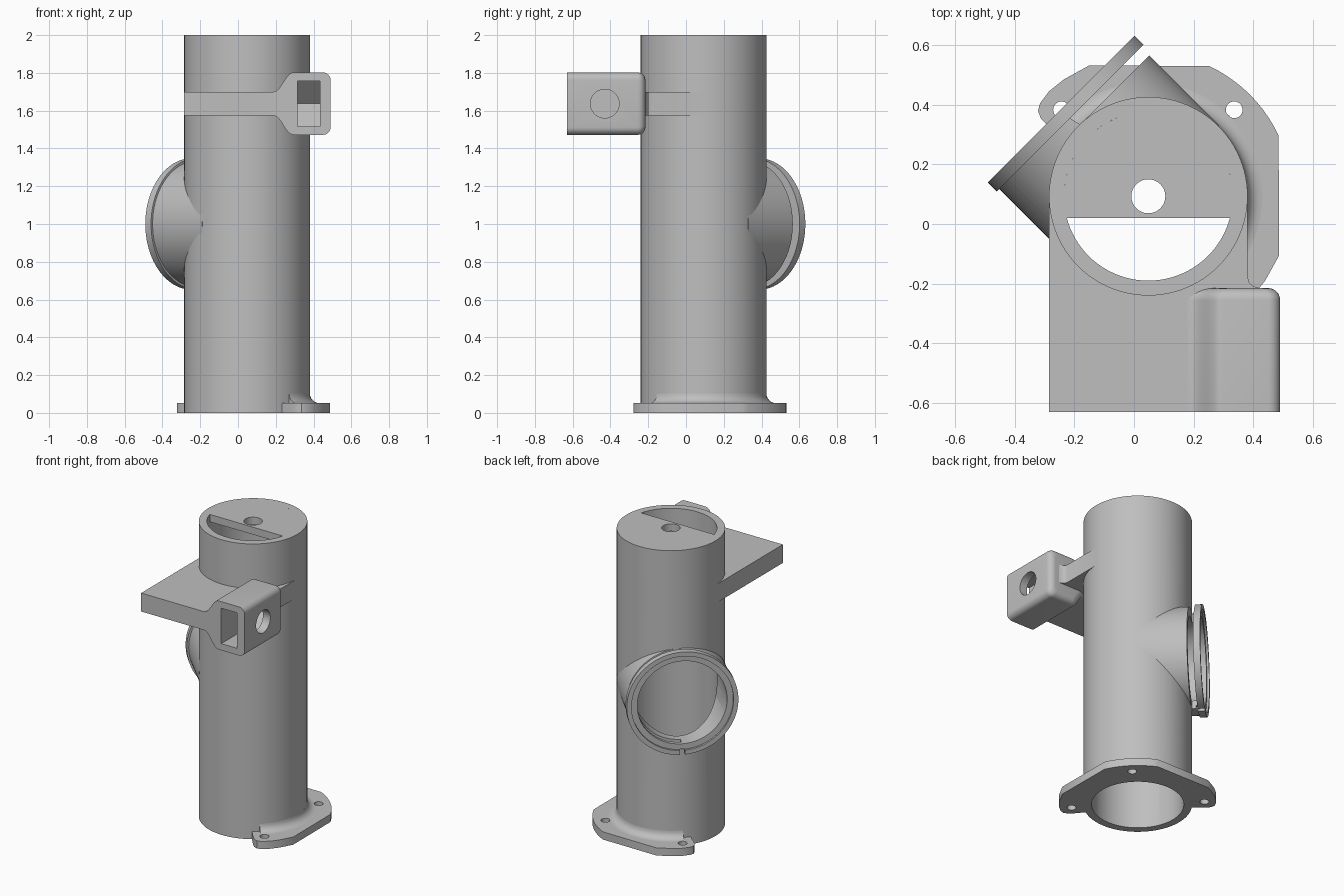
import bpy, bmesh, math
from mathutils import Matrix, Vector

if "Cube" in bpy.data.objects:
    bpy.data.objects.remove(bpy.data.objects["Cube"], do_unlink=True)

CX, CY = 0.048, 0.093        # pipe axis
R_OUT, R_IN = 0.333, 0.283   # pipe radii
MID_Z = 1.637                # bracket height

grey = bpy.data.materials.new("plain grey")
grey.use_nodes = True
grey.diffuse_color = (0.52, 0.52, 0.52, 1)
grey.node_tree.nodes["Principled BSDF"].inputs["Base Color"].default_value = (0.52, 0.52, 0.52, 1)


def frame(u, v, w, origin=(0, 0, 0)):
    """Matrix whose local axes are u, v, w."""
    return Matrix.Translation(origin) @ Matrix((u, v, w)).transposed().to_4x4()


UP = Matrix.Identity(4)
PIPE = Matrix.Translation((CX, CY, 0))
ALONG_X = frame((0, 1, 0), (0, 0, 1), (1, 0, 0))
S = math.sqrt(0.5)
PORT = frame((S, S, 0), (0, 0, 1), (-S, S, 0), (CX, CY, 1.0))


def circle(r, n=96, x=0, y=0):
    return [(x + r * math.cos(2 * math.pi * i / n), y + r * math.sin(2 * math.pi * i / n)) for i in range(n)]


def loft(name, rings, m=UP):
    """Closed solid through rings of equal point count."""
    bm = bmesh.new()
    vs = [[bm.verts.new(m @ Vector(p)) for p in ring] for ring in rings]
    n = len(vs[0])
    for a, b in zip(vs, vs[1:]):
        for i in range(n):
            j = (i + 1) % n
            bm.faces.new((a[i], a[j], b[j], b[i]))
    bm.faces.new(vs[0])
    bm.faces.new(vs[-1])
    bmesh.ops.recalc_face_normals(bm, faces=bm.faces)
    mesh = bpy.data.meshes.new(name)
    bm.to_mesh(mesh)
    bm.free()
    mesh.materials.append(grey)
    ob = bpy.data.objects.new(name, mesh)
    bpy.context.collection.objects.link(ob)
    return ob


def prism(name, pts, lo, hi, m=UP):
    return loft(name, [[(u, v, w) for u, v in pts] for w in (lo, hi)], m)


def rect(x0, x1, y0, y1):
    return [(x0, y0), (x1, y0), (x1, y1), (x0, y1)]


def combine(target, other, op='DIFFERENCE'):
    """Apply a boolean and discard the helper."""
    other.hide_render = True
    mod = target.modifiers.new("boolean", 'BOOLEAN')
    mod.object, mod.operation, mod.solver = other, op, 'EXACT'
    bpy.context.view_layer.objects.active = target
    bpy.ops.object.modifier_apply(modifier=mod.name)
    bpy.data.objects.remove(other, do_unlink=True)


def bore(target, r=R_IN):
    combine(target, prism("bore", circle(r), -0.5, 2.5, PIPE))


# Main pipe, opened towards the side port
pipe = prism("main_pipe", circle(R_OUT), 0, 2, PIPE)
bore(pipe)
combine(pipe, prism("port_bore", circle(0.28), 0, 0.7, PORT))

# Top cap: disc cut off along a chord, with a round hole
chord = 0.02 - CY
a0 = math.asin(chord / R_IN)
arc = [a0 + (math.pi - 2 * a0) * i / 60 for i in range(61)]
cap = prism("top_cap", [(R_IN * math.cos(a), R_IN * math.sin(a)) for a in arc], 1.95, 2, PIPE)
combine(cap, prism("cap_hole", circle(0.057, 48), 1.8, 2.2, PIPE))

# Side port with rim, half slot and two rim notches
port = prism("side_port", circle(0.336), 0, 0.38, PORT)
combine(port, prism("rim", circle(0.348), 0.371, 0.414, PORT), 'UNION')
bore(port)
combine(port, prism("port_bore", circle(0.28), 0, 0.7, PORT))
combine(port, prism("rim_recess", circle(0.318), 0.4, 0.5, PORT))
combine(port, prism("slot", rect(0, 0.5, -0.5, 0.5), 0.332, 0.3712, PORT))
for z0, z1 in ((0.315, 0.5), (-0.5, -0.315)):
    combine(port, prism("notch", rect(-0.015, 0.015, z0, z1), 0.36, 0.5, PORT))

# Mounting flange, mirrored about the diagonal through the pipe axis
half = [(CX + 0.482 * math.cos(math.radians(a)), CY + 0.482 * math.sin(math.radians(a)))
        for a in (45, 49, 53, 57, 61, 65)]
half += [(-0.15, 0.532), (-0.235, 0.485), (-0.285, 0.445), (-0.315, 0.405), (-0.322, 0.38),
         (-0.313, 0.355), (-0.285, 0.325), (-0.225, 0.275)]
mirrored = [(y - CY + CX, x + CY - CX) for x, y in half[1:]]
flange = prism("mounting_flange", half + [(CX, CY)] + mirrored[::-1], 0, 0.052)
bore(flange, 0.33)
for x, y in ((-0.243, 0.383), (0.336, 0.383), (0.336, -0.197)):
    combine(flange, prism("screw_hole", circle(0.028, 32, x, y), -0.2, 0.3))

# Concave fillet where the pipe meets the flange
q = [math.radians(15 * i) for i in range(7)]
section = [(0.315, 0.045)] + [(R_OUT + 0.05 * (1 - math.cos(a)), 0.052 + 0.05 * (1 - math.sin(a)))
                              for a in q[::-1]] + [(0.315, 0.102)]
sweep = [math.radians(-48 + 186 * i / 50) for i in range(51)]
loft("flange_fillet", [[(r * math.cos(a), r * math.sin(a), z) for r, z in section] for a in sweep], PIPE)

# Flat bracket plate hugging the pipe
plate = prism("bracket_plate",
              [(-0.285, -0.63), (0.3, -0.63), (0.3, -0.24), (0.425, -0.24), (0.425, -0.216), (0.4, -0.209),
               (0.386, -0.195), (0.381, -0.175), (0.381, CY), (-0.285, CY)], MID_Z - 0.0625, MID_Z + 0.0625)
bore(plate, 0.33)

# Socket block: flared profile with rounded corners and a rounded back
top = []
for i in range(11):
    t = i / 10
    top.append((0.18 + 0.12 * t, 0.0625 + 0.1025 * t * t * t * (t * (6 * t - 15) + 10)))
top += [(0.45 + 0.04 * math.sin(a), 0.125 + 0.04 * math.cos(a)) for a in q]
outline = top + [(x, -z) for x, z in top[::-1]]
slices = [(-0.63, 0)] + [(-0.255 + 0.04 * math.sin(a), 0.04 * (1 - math.cos(a))) for a in q]
socket = loft("socket_block", [[(0.37 + (x - 0.37) * (1 - d / 0.12), y, MID_Z + z * (1 - d / 0.165))
                                for x, z in outline] for y, d in slices])
pocket = [(-0.8, MID_Z - 0.12), (-0.38, MID_Z - 0.12), (-0.26, MID_Z), (-0.38, MID_Z + 0.12), (-0.8, MID_Z + 0.12)]
combine(socket, prism("pocket", pocket, 0.315, 0.435, ALONG_X))
combine(socket, prism("cross_hole", circle(0.076, 48, -0.43, MID_Z), 0.38, 0.6, ALONG_X))

# Smooth curved walls, keep edges crisp
bpy.ops.object.select_all(action='DESELECT')
for ob in bpy.context.collection.objects:
    if ob.type == 'MESH':
        ob.select_set(True)
bpy.context.view_layer.objects.active = pipe
bpy.ops.object.shade_smooth_by_angle(angle=math.radians(30))
